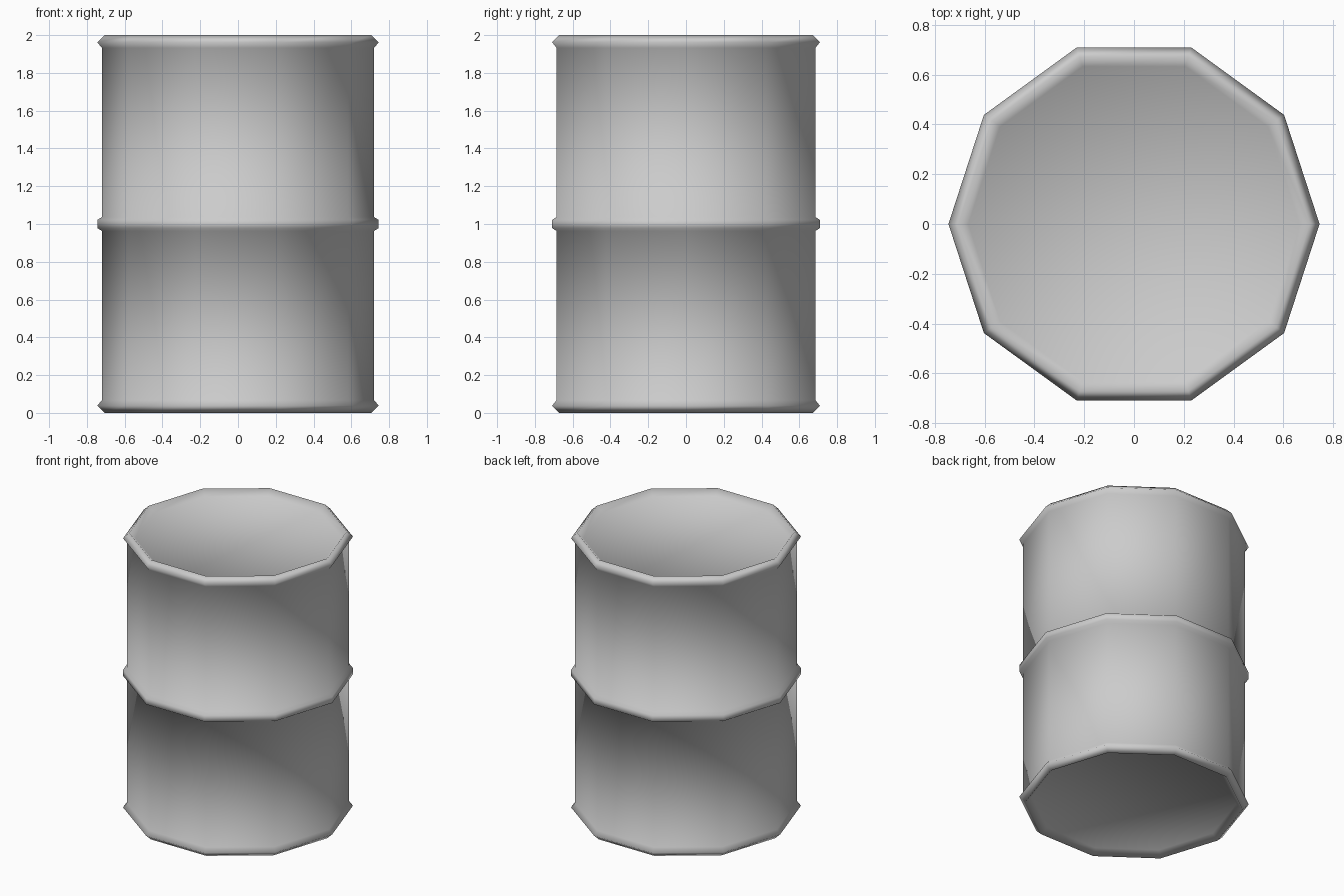
import bpy, bmesh, math

SIDES = 10

cube = bpy.data.objects.get("Cube")
if cube:
    bpy.data.objects.remove(cube, do_unlink=True)

# Single painted metal colour
grey = bpy.data.materials.new("grey_metal")
grey.use_nodes = True
colour = (0.6, 0.6, 0.6, 1.0)
grey.diffuse_color = colour
grey.node_tree.nodes["Principled BSDF"].inputs["Base Color"].default_value = colour

# Upper half profile (radius, height above the middle): hoop, wall, rim, recessed lid
upper = [
    (0.745, 0.022), (0.72, 0.037),
    (0.72, 0.932), (0.745, 0.962), (0.705, 1.0),
    (0.665, 0.96),
]
# Mirror the half profile to get the full height, listed from bottom to top
profile = [(r, -h) for r, h in reversed(upper)] + upper


def lathe(name, points, material):
    """Turn a profile into a closed, capped many-sided drum."""
    bm = bmesh.new()
    rings = []
    for radius, height in points:
        angles = [math.tau * i / SIDES for i in range(SIDES)]
        rings.append([bm.verts.new((radius * math.cos(a), radius * math.sin(a), height + 1))
                      for a in angles])
    for low, high in zip(rings, rings[1:]):
        for i in range(SIDES):
            j = (i + 1) % SIDES
            bm.faces.new((low[i], low[j], high[j], high[i]))
    # Recessed base and lid
    bm.faces.new(list(reversed(rings[0])))
    bm.faces.new(rings[-1])
    for face in bm.faces:
        face.smooth = True
    bmesh.ops.recalc_face_normals(bm, faces=bm.faces[:])
    mesh = bpy.data.meshes.new(name)
    bm.to_mesh(mesh)
    bm.free()
    mesh.materials.append(material)
    obj = bpy.data.objects.new(name, mesh)
    bpy.context.collection.objects.link(obj)
    return obj


lathe("barrel", profile, grey)
